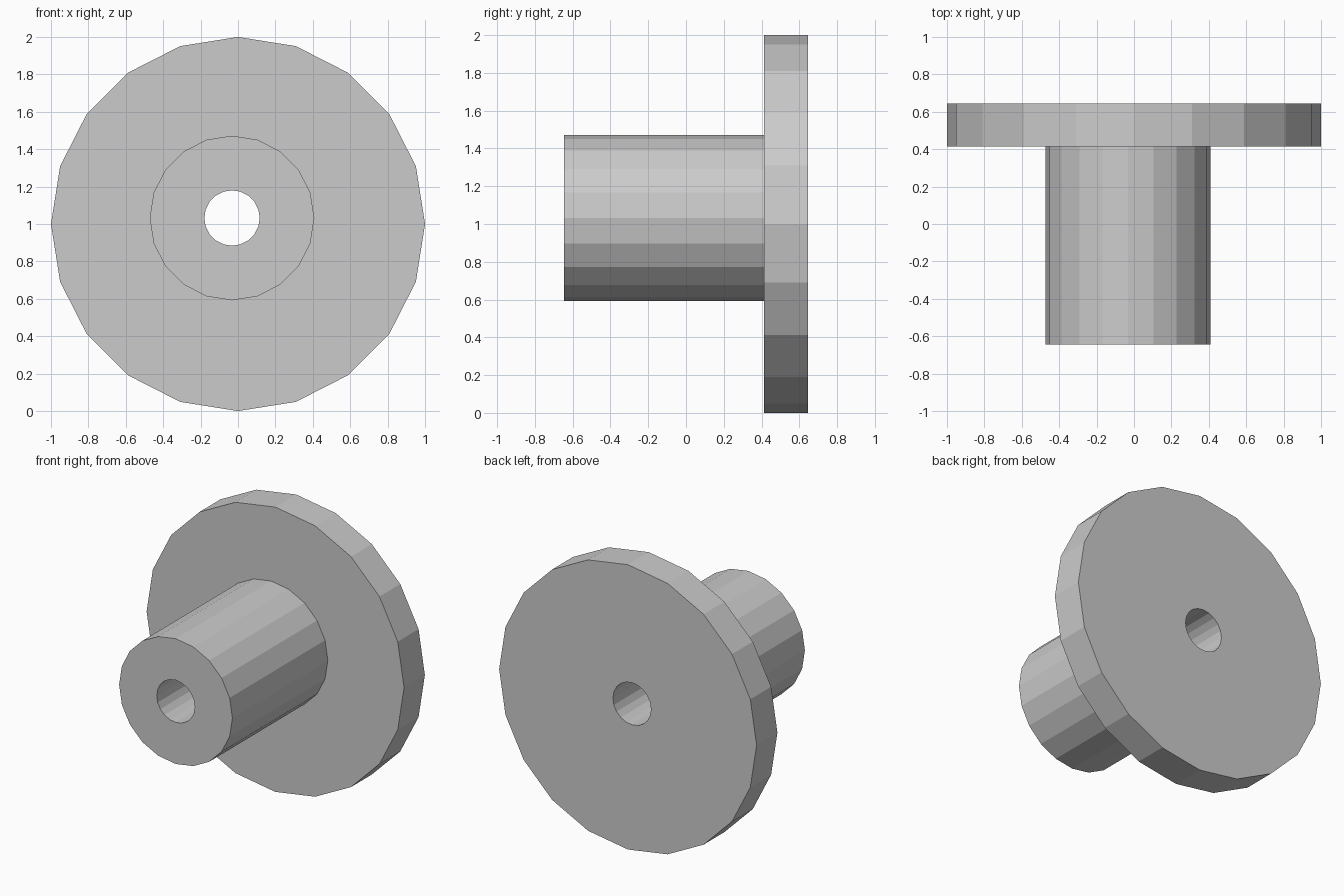
import bpy, bmesh
from math import cos, sin, tau

if "Cube" in bpy.data.objects:
    bpy.data.objects.remove(bpy.data.objects["Cube"])

SIDES = 20
FLANGE = (0.0, 1.0)        # flange centre (x, z)
HUB = (-0.032, 1.032)      # hub and bore sit slightly off centre
FRONT, STEP, BACK = -0.645, 0.414, 0.645

# Closed loop of rings: bore front, hub, flange, bore back
rings = [
    (HUB, 0.148, FRONT),
    (HUB, 0.44, FRONT),
    (HUB, 0.44, STEP),
    (FLANGE, 1.0, STEP),
    (FLANGE, 1.0, BACK),
    (HUB, 0.148, BACK),
]

bm = bmesh.new()
loops = []
for (cx, cz), r, y in rings:
    loops.append([bm.verts.new((cx + r * cos(tau * i / SIDES), y,
                                cz + r * sin(tau * i / SIDES)))
                  for i in range(SIDES)])

# Skin each ring to the next, the last one back to the first through the bore
for k, a in enumerate(loops):
    b = loops[(k + 1) % len(loops)]
    for i in range(SIDES):
        j = (i + 1) % SIDES
        bm.faces.new((a[i], a[j], b[j], b[i]))
bmesh.ops.recalc_face_normals(bm, faces=bm.faces)

mesh = bpy.data.meshes.new("flanged_hub")
bm.to_mesh(mesh)
bm.free()
bpy.context.collection.objects.link(bpy.data.objects.new("flanged_hub", mesh))
